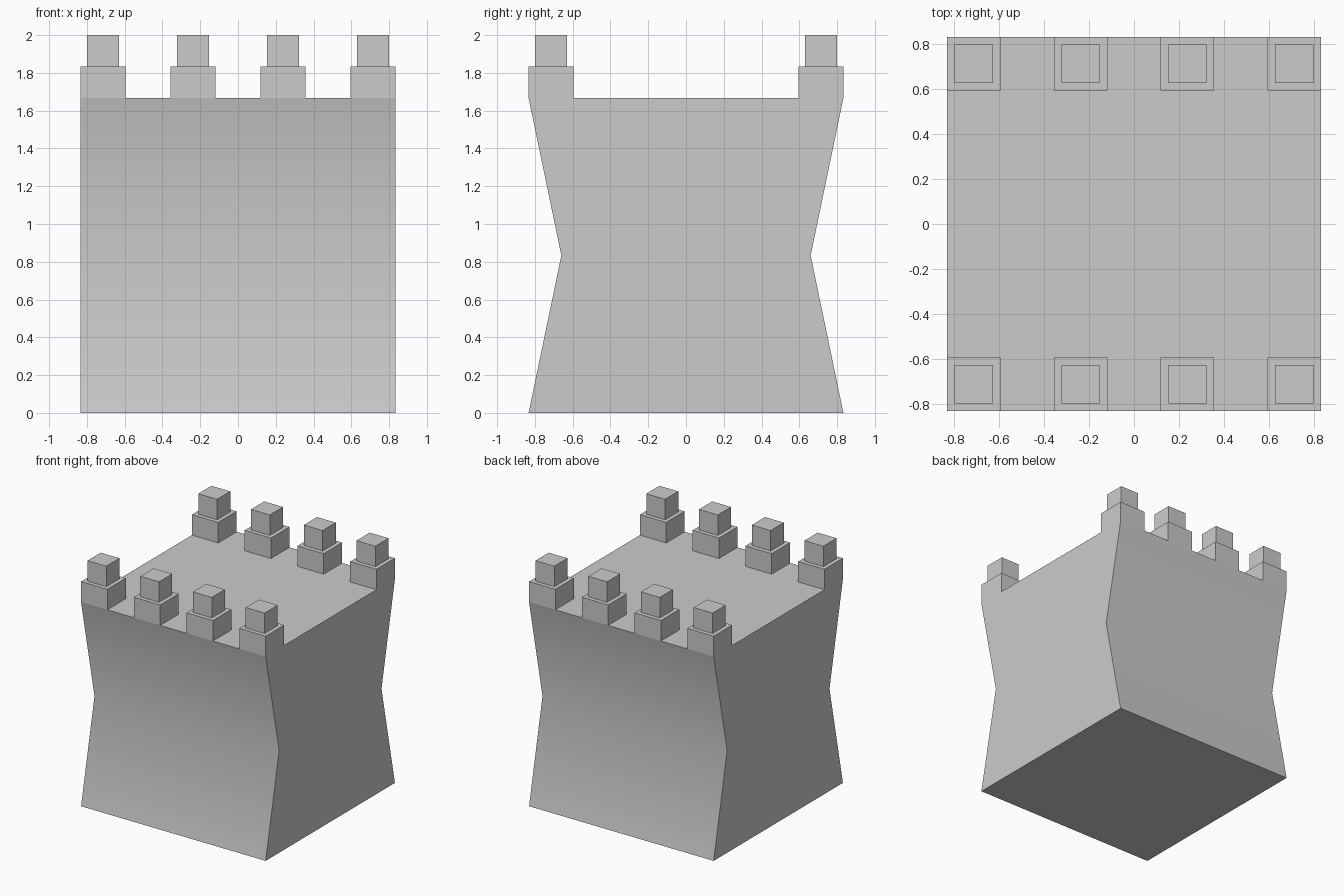
import bpy, bmesh

if "Cube" in bpy.data.objects:
    bpy.data.objects.remove(bpy.data.objects["Cube"])

HALF = 0.8333      # half width of the tower
DECK = 1.6667      # height of the flat top
WAIST = 0.66       # half depth at mid height
MERLON = 0.238     # width of the lower merlon block
CAP = 0.17         # width of the upper merlon block


def finish(bm, name):
    bmesh.ops.recalc_face_normals(bm, faces=bm.faces)
    mesh = bpy.data.meshes.new(name)
    bm.to_mesh(mesh)
    bm.free()
    obj = bpy.data.objects.new(name, mesh)
    bpy.context.collection.objects.link(obj)
    return obj


def box(name, x, y, z, width, height):
    bm = bmesh.new()
    bmesh.ops.create_cube(bm, size=1)
    bmesh.ops.scale(bm, vec=(width, width, height), verts=bm.verts)
    bmesh.ops.translate(bm, vec=(x, y, z + height / 2), verts=bm.verts)
    return finish(bm, name)


# Tower body: waisted side profile extruded across x
bm = bmesh.new()
profile = [(-HALF, 0), (HALF, 0), (WAIST, DECK / 2),
           (HALF, DECK), (-HALF, DECK), (-WAIST, DECK / 2)]
face = bm.faces.new([bm.verts.new((-HALF, y, z)) for y, z in profile])
ext = bmesh.ops.extrude_face_region(bm, geom=[face], use_keep_orig=True)
moved = [v for v in ext["geom"] if isinstance(v, bmesh.types.BMVert)]
bmesh.ops.translate(bm, vec=(2 * HALF, 0, 0), verts=moved)
body = finish(bm, "tower_body")

# Soft waist on front and back, crisp outer edges
bpy.context.view_layer.objects.active = body
body.select_set(True)
bpy.ops.object.shade_smooth_by_angle(angle=0.55)
body.select_set(False)

# Stepped merlons: four along the front edge and four along the back
inset = HALF - MERLON / 2
for side, y in (("front", -inset), ("back", inset)):
    for i in range(4):
        x = -inset + i * 2 * inset / 3
        box(f"{side}_merlon_{i + 1}", x, y, DECK, MERLON, 0.1667)
        box(f"{side}_merlon_cap_{i + 1}", x, y, DECK + 0.1667, CAP, 0.1667)
